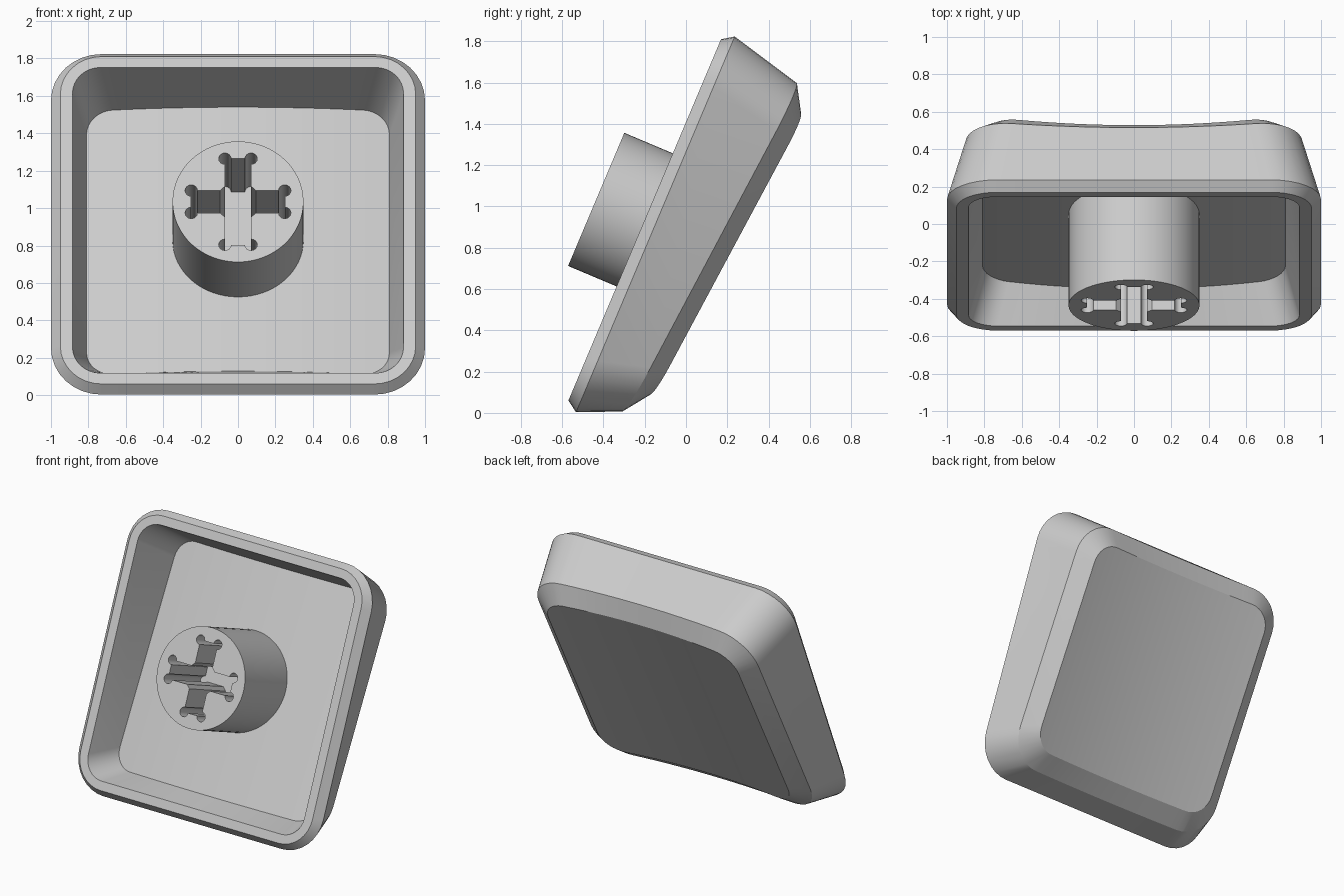
import bpy, bmesh, math
from mathutils import Vector

if "Cube" in bpy.data.objects:
    bpy.data.objects.remove(bpy.data.objects["Cube"])

TILT = math.radians(67.1)
C, S = math.cos(TILT), math.sin(TILT)

grey = bpy.data.materials.new("light_grey_plastic")
grey.diffuse_color = (0.6, 0.6, 0.6, 1)
grey.use_nodes = True
grey.node_tree.nodes["Principled BSDF"].inputs["Base Color"].default_value = grey.diffuse_color


def place(x, v, w):
    """Cap coordinates (across, up the cap, depth from the rim) to the tilted pose."""
    return Vector((x, -0.2 + C * v + S * w, 0.935 + S * v - C * w))


def finish(name, bm):
    bmesh.ops.recalc_face_normals(bm, faces=bm.faces)
    mesh = bpy.data.meshes.new(name)
    bm.to_mesh(mesh)
    bm.free()
    mesh.materials.append(grey)
    obj = bpy.data.objects.new(name, mesh)
    bpy.context.collection.objects.link(obj)
    bpy.ops.object.select_all(action='DESELECT')
    obj.select_set(True)
    bpy.context.view_layer.objects.active = obj
    bpy.ops.object.shade_smooth_by_angle(angle=math.radians(28))


def bridge(bm, a, b):
    n = len(a)
    for i in range(n):
        j = (i + 1) % n
        bm.faces.new((a[i], a[j], b[j], b[i]))


ARC, EDGE = 8, 16


def ring(bm, hx, hv, r, base, slope=0.0, dish=0.0):
    """Rounded rectangle lying on a sloped, dished surface."""
    upper = [(hx - r + r * math.cos(t), hv - r + r * math.sin(t))
             for t in (i * math.pi / 2 / ARC for i in range(ARC + 1))]
    upper += [((hx - r) * (1 - 2 * i / EDGE), hv) for i in range(1, EDGE // 2)]
    upper += [(0, hv)] + [(-x, v) for x, v in reversed(upper)]
    outline = upper + [(x, -v) for x, v in reversed(upper)]
    return [bm.verts.new(place(x, v, base + slope * v + dish * x * x))
            for x, v in outline]


def cap(bm, loop):
    """Close a ring with straight strips running up the cap."""
    n = len(loop)
    for i in range(n // 2 - 1):
        bm.faces.new((loop[i], loop[i + 1], loop[n - 2 - i], loop[n - 1 - i]))


# Cap shell: dished top, bevel, outer wall, rim, inner wall, inner floor
bm = bmesh.new()
rings = [
    ring(bm, 0.78, 0.768, 0.16, 0.395, 0.093, 0.08),
    ring(bm, 0.90, 0.897, 0.25, 0.318, 0.089, 0.055),
    ring(bm, 1.00, 0.988, 0.27, 0.056),
    ring(bm, 0.95, 0.950, 0.22, 0.0),
    ring(bm, 0.885, 0.887, 0.15, 0.0),
    ring(bm, 0.81, 0.80, 0.14, 0.26, 0.10, 0.09),
]
for a, b in zip(rings, rings[1:]):
    bridge(bm, a, b)
cap(bm, rings[0])
cap(bm, rings[-1])
finish("cap_shell", bm)

# Stem: round post with a cross socket that has relief lobes at the arm ends
bm = bmesh.new()
END, SOCKET_FLOOR, ROOT = -0.255, 0.205, 0.30


def lobe(cx, cy, r=0.033, steps=12):
    return [(cx + r * math.cos(t), cy + r * math.sin(t))
            for t in (-math.pi / 2 + i * 1.5 * math.pi / steps
                      for i in range(steps + 1))]


quarter = lobe(0.25, 0.065) + [(0.095, 0.065), (0.07, 0.09)] + lobe(0.07, 0.25)
half = quarter + [(-x, v) for x, v in reversed(quarter)]
cross = half + [(-x, -v) for x, v in half]
circle = [(0.35 * math.cos(i * math.pi / 32), 0.35 * math.sin(i * math.pi / 32))
          for i in range(64)]


def loop_at(points, w):
    return [bm.verts.new(place(x, v, w)) for x, v in points]


post_end, post_root = loop_at(circle, END), loop_at(circle, ROOT)
slot_end, slot_floor = loop_at(cross, END), loop_at(cross, SOCKET_FLOOR)
bridge(bm, post_end, post_root)
bridge(bm, slot_end, slot_floor)
bm.faces.new(slot_floor)
bm.faces.new(post_root)
# End face between the post outline and the socket outline
border = [bm.edges.get((l[i - 1], l[i])) for l in (post_end, slot_end)
          for i in range(len(l))]
bmesh.ops.triangle_fill(bm, use_beauty=True, use_dissolve=False, edges=border)
finish("stem", bm)
